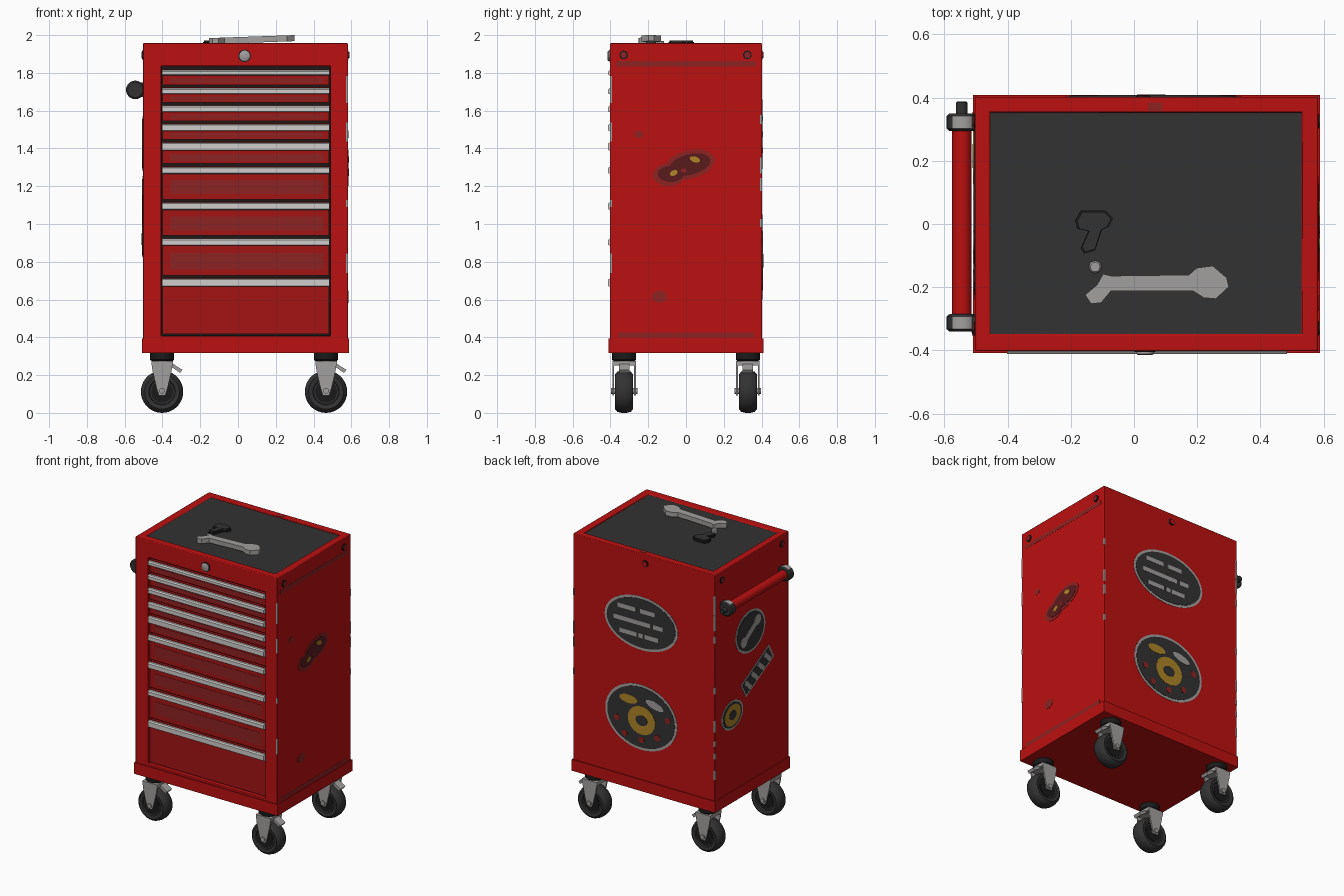
import bpy, bmesh, math, random
from math import cos, sin, pi

if "Cube" in bpy.data.objects:
    bpy.data.objects.remove(bpy.data.objects["Cube"])

random.seed(4)


def material(name, rgb):
    m = bpy.data.materials.new(name)
    m.diffuse_color = (*rgb, 1)
    m.use_nodes = True
    m.node_tree.nodes["Principled BSDF"].inputs["Base Color"].default_value = m.diffuse_color
    return m


RED = material("body red", (0.50, 0.005, 0.005))
DRAWER = material("drawer red", (0.37, 0.007, 0.007))
WORN = material("worn red", (0.27, 0.016, 0.016))
MAROON = material("maroon", (0.10, 0.011, 0.012))
BLACK = material("black", (0.011, 0.010, 0.010))
CHARCOAL = material("charcoal", (0.032, 0.032, 0.033))
STEEL = material("steel", (0.36, 0.35, 0.34))
SILVER = material("silver", (0.62, 0.61, 0.60))
YELLOW = material("yellow", (0.42, 0.23, 0.02))

# Cabinet limits
X0, X1, Y, Z0, Z1 = -0.503, 0.582, 0.402, 0.32, 1.957
MAT_Z = Z1 - 0.008

# Drawing planes: (u, v) in the plane, w outward
PLANE = {
    "front": lambda u, v, w: (u, -Y - w, v),
    "back": lambda u, v, w: (u, Y + w, v),
    "left": lambda u, v, w: (X0 - w, u, v),
    "right": lambda u, v, w: (X1 + w, u, v),
    "top": lambda u, v, w: (u, v, MAT_Z + w),
    "x": lambda u, v, w: (w, u, v),
    "y": lambda u, v, w: (u, w, v),
}


def finish(name, bm, *mats):
    bmesh.ops.recalc_face_normals(bm, faces=bm.faces)
    me = bpy.data.meshes.new(name)
    bm.to_mesh(me)
    bm.free()
    for m in mats:
        me.materials.append(m)
    ob = bpy.data.objects.new(name, me)
    bpy.context.collection.objects.link(ob)
    return ob


def prism(name, pts, plane, w0, w1, mat):
    bm = bmesh.new()
    f = PLANE[plane]
    lo = [bm.verts.new(f(u, v, w0)) for u, v in pts]
    hi = [bm.verts.new(f(u, v, w1)) for u, v in pts]
    bm.faces.new(lo)
    bm.faces.new(hi)
    n = len(pts)
    for i in range(n):
        j = (i + 1) % n
        bm.faces.new((lo[i], lo[j], hi[j], hi[i]))
    return finish(name, bm, mat)


def rect(u0, u1, v0, v1):
    return [(u0, v0), (u1, v0), (u1, v1), (u0, v1)]


def box(name, x, y, z, mat):
    return prism(name, rect(*x, *z), "y", y[0], y[1], mat)


def oval(cu, cv, a, b, rot=0.0, n=28):
    c, s = cos(rot), sin(rot)
    return [(cu + a * cos(t) * c - b * sin(t) * s, cv + a * cos(t) * s + b * sin(t) * c)
            for t in (2 * pi * i / n for i in range(n))]


def bar(cu, cv, length, width, rot):
    c, s = cos(rot), sin(rot)
    return [(cu + u * c - v * s, cv + u * s + v * c)
            for u, v in rect(-length / 2, length / 2, -width / 2, width / 2)]


def lathe(name, prof, loc, axis, mat, n=28):
    bm = bmesh.new()
    rings = []
    for r, h in prof:
        ring = []
        for i in range(n):
            a, b = r * cos(2 * pi * i / n), r * sin(2 * pi * i / n)
            p = {"x": (h, a, b), "y": (a, h, b), "z": (a, b, h)}[axis]
            ring.append(bm.verts.new([p[k] + loc[k] for k in range(3)]))
        rings.append(ring)
    for p, q in zip(rings, rings[1:]):
        for i in range(n):
            bm.faces.new((p[i], p[(i + 1) % n], q[(i + 1) % n], q[i]))
    bm.faces.new(rings[0])
    bm.faces.new(rings[-1])
    return finish(name, bm, mat)


# Cabinet body: box with a drawer bay cut in the front and a mat tray in the top
bm = bmesh.new()
bmesh.ops.create_cube(bm, size=1)
for v in bm.verts:
    v.co = (X1 if v.co.x > 0 else X0, Y if v.co.y > 0 else -Y, Z1 if v.co.z > 0 else Z0)


def recess(direction, a, b, a_lim, b_lim, shift, index):
    bm.normal_update()
    f = max(bm.faces, key=lambda q: q.normal.dot(direction) * q.calc_area())
    bmesh.ops.inset_individual(bm, faces=[f], thickness=0.05)
    mid = f.calc_center_median()
    for v in f.verts:
        v.co[a], v.co[b] = a_lim[v.co[a] > mid[a]], b_lim[v.co[b] > mid[b]]
    f = bmesh.ops.extrude_discrete_faces(bm, faces=[f])["faces"][0]
    bmesh.ops.translate(bm, verts=f.verts, vec=shift)
    f.material_index = index


recess((0, -1, 0), 0, 2, (-0.407, 0.49), (0.407, 1.836), (0, 0.03, 0), 1)
recess((0, 0, 1), 0, 1, (-0.457, 0.532), (-0.35, 0.354), (0, 0, -0.008), 2)
body = finish("cabinet_body", bm, RED, BLACK, CHARCOAL)
bev = body.modifiers.new("soft_edges", "BEVEL")
bev.width, bev.segments, bev.limit_method = 0.004, 2, "ANGLE"
box("base_plinth", (-0.509, 0.588), (-0.409, 0.409), (0.317, 0.395), RED)

# Drawers with silver lip pulls: (pull top, pull bottom)
pulls = [(1.815, 1.787), (1.72, 1.687), (1.627, 1.592), (1.53, 1.492), (1.432, 1.388),
         (1.303, 1.266), (1.115, 1.075), (0.922, 0.886), (0.712, 0.668)]
for i, (zt, zb) in enumerate(pulls):
    low = pulls[i + 1][0] + 0.016 if i < 8 else 0.418
    box(f"drawer_{i + 1}", (-0.399, 0.482), (-0.390, -0.371), (low, zt + 0.004), DRAWER)
    prism(f"drawer_pull_{i + 1}",
          [(-0.389, zt), (-0.404, zt), (-0.412, zt - 0.007), (-0.412, zb + 0.004), (-0.406, zb), (-0.389, zb)],
          "x", -0.402, 0.485, SILVER)
    gap = zb - low
    if gap < 0.2:
        box(f"drawer_wear_{i + 1}", (-0.36, 0.45), (-0.392, -0.389), (low + gap * 0.2, zb - gap * 0.25), WORN)

# Lock on the front rail
lathe("lock_surround", [(0.033, 0), (0.033, -0.004)], (0.035, -0.401, 1.89), "y", BLACK)
lathe("lock_barrel", [(0.028, 0), (0.028, -0.010), (0.022, -0.014)], (0.035, -0.401, 1.89), "y", STEEL)

# Round fixings on the sides and back
for plane, spots in (("left", (-0.33, 0.325)), ("right", (-0.33, 0.325)), ("back", (0.03,))):
    for k, u in enumerate(spots):
        prism(f"{plane}_fixing_ring_{k}", oval(u, 1.895, 0.023, 0.023, n=20), plane, -0.004, 0.004, BLACK)
        prism(f"{plane}_fixing_{k}", oval(u, 1.895, 0.016, 0.016, n=20), plane, -0.004, 0.007,
              RED if plane == "back" else WORN)

# Push handle on the left side
lathe("push_bar", [(0.031, -0.30), (0.031, 0.30)], (-0.545, 0, 1.71), "y", RED)
for s, y in (("rear", 0.322), ("front", -0.313)):
    ob = lathe(f"{s}_handle_bracket", [(0.040, -0.028), (0.049, -0.02), (0.049, 0.02), (0.040, 0.028)],
               (-0.544, y, 1.71), "y", CHARCOAL)
    ob.data.materials.append(STEEL)
    for p in ob.data.polygons:
        p.material_index = int(p.normal.z > 0.75)
    box(f"{s}_handle_arm", (-0.545, -0.50), (y - 0.022, y + 0.022), (1.672, 1.748), CHARCOAL)
lathe("handle_end_nub", [(0.018, 0), (0.018, 0.036), (0.014, 0.04)], (-0.545, 0.348, 1.71), "y", CHARCOAL)

# Casters
fork = [(-0.057, 0.268), (0.057, 0.268), (0.05, 0.22), (0.029, 0.13), (0.017, 0.093), (-0.017, 0.093),
        (-0.029, 0.13), (-0.05, 0.22)]
tyre = [(0.03, -0.036), (0.066, -0.036), (0.07, -0.044), (0.092, -0.048), (0.106, -0.036), (0.112, -0.014)]
tyre += [(r, -h) for r, h in reversed(tyre)]
for cx, sx in ((-0.402, "left"), (0.466, "right")):
    for cy, sy in ((-0.328, "front"), (0.328, "rear")):
        n = f"{sy}_{sx}_caster"
        lathe(n + "_mount", [(0.05, 0.27), (0.064, 0.282), (0.064, 0.318)], (cx, cy, 0), "z", BLACK)
        lathe(n + "_wheel", tyre, (cx, cy, 0.112), "y", CHARCOAL, 36)
        lathe(n + "_hub", [(0.058, -0.039), (0.058, 0.039)], (cx, cy, 0.112), "y", BLACK)
        lathe(n + "_axle", [(0.016, -0.070), (0.016, 0.070)], (cx, cy, 0.117), "y", STEEL, 12)
        box(n + "_crown", (cx - 0.057, cx + 0.057), (cy - 0.062, cy + 0.062), (0.25, 0.274), STEEL)
        for d in (-1, 1):
            prism(f"{n}_fork_{'inner' if d > 0 else 'outer'}", [(cx + u, v) for u, v in fork], "y",
                  cy + d * 0.052, cy + d * 0.062, STEEL)
        prism(n + "_brake_tab", [(cx + u, v) for u, v in
                                 ((0.04, 0.25), (0.095, 0.212), (0.108, 0.228), (0.05, 0.264))],
              "y", cy - 0.028, cy + 0.028, STEEL)

# Wrench, nut and small dark tool lying on the top mat
px = [(1112, 277), (1190, 276), (1198, 269), (1214, 267), (1228, 279), (1230, 288), (1217, 300), (1205, 299),
      (1194, 292), (1112, 292), (1102, 304), (1092, 305), (1086, 296), (1098, 286), (1104, 275)]
wrench = prism("wrench", [((a - 1135) / 316.7, (225 - b) / 316.7) for a, b in px], "top", 0.003, 0.035, STEEL)
for v in wrench.data.vertices:
    v.co.z += 0.035 * (v.co.x - 0.3) + 0.016
lathe("loose_nut", [(0.02, 0), (0.02, 0.016), (0.015, 0.021)], (-0.123, -0.136, MAT_Z), "z", STEEL, 12)
px = [(1078, 222), (1083, 213), (1105, 213), (1112, 220), (1108, 228), (1102, 231), (1096, 250), (1086, 253),
      (1083, 248), (1090, 232), (1080, 230)]
tool = [((a - 1135) / 316.7, (225 - b) / 316.7) for a, b in px]
prism("dark_tool_base", [(-0.125 + (u + 0.125) * 1.12, -0.02 + (v + 0.02) * 1.08) for u, v in tool],
      "top", 0, 0.014, BLACK)
prism("dark_tool", tool, "top", 0, 0.022, CHARCOAL)
prism("rim_wear", rect(0.045, 0.09, 0.357, 0.385), "top", 0.004, 0.0095, WORN)

# Back stickers: plain bars above, ring and spots below
for name, cz, a, b in (("upper", 1.475, 0.28, 0.185), ("lower", 0.825, 0.275, 0.225)):
    prism(f"{name}_back_sticker_edge", oval(0.06, cz, a, b, n=40), "back", -0.002, 0.002, STEEL)
    prism(f"{name}_back_sticker", oval(0.06, cz, a - 0.017, b - 0.017, n=40), "back", -0.002, 0.004, CHARCOAL)
for k, (u, v, w) in enumerate([(0.11, 0.085, 0.14), (-0.05, 0.085, 0.11), (0.07, 0.0, 0.28), (-0.13, 0.0, 0.07),
                               (0.10, -0.085, 0.13), (0.0, -0.085, 0.035), (-0.08, -0.085, 0.10)]):
    prism(f"sticker_bar_{k}", bar(0.06 + u, 1.475 + v, w, 0.03, 0), "back", -0.002, 0.006, STEEL)
spots = [(0.10, 0.105, 0.07, 0.03, 0, YELLOW), (-0.10, 0.108, 0.07, 0.026, 0.25, STEEL),
         (0.0, -0.02, 0.105, 0.098, 0, YELLOW)]
spots += [(u, v, 0.021, 0.021, 0, WORN) for u, v in
          ((0.19, -0.045), (0.13, -0.14), (0.0, -0.155), (-0.12, -0.11), (-0.2, 0.03))]
for k, (u, v, a, b, r, m) in enumerate(spots):
    prism(f"sticker_spot_{k}", oval(0.055 + u, 0.825 + v, a, b, r, 20), "back", -0.002, 0.006, m)
prism("sticker_ring_hole", oval(0.055, 0.805, 0.045, 0.035, n=20), "back", -0.002, 0.008, CHARCOAL)

# Left stickers: spanner disc, striped strip, yellow ring
prism("spanner_sticker_edge", oval(0.017, 1.425, 0.163, 0.145), "left", -0.002, 0.002, STEEL)
prism("spanner_sticker", oval(0.017, 1.425, 0.147, 0.130), "left", -0.002, 0.004, CHARCOAL)
prism("spanner_shaft", bar(0.017, 1.425, 0.17, 0.04, -0.6), "left", -0.002, 0.006, STEEL)
for d in (-1, 1):
    prism(f"spanner_end_{d + 1}", oval(0.017 + d * 0.075, 1.425 - d * 0.052, 0.036, 0.036, n=14),
          "left", -0.002, 0.006, STEEL)
prism("strip_sticker_edge", bar(-0.06, 1.12, 0.35, 0.115, -0.5), "left", -0.002, 0.002, STEEL)
prism("strip_sticker", bar(-0.06, 1.12, 0.325, 0.09, -0.5), "left", -0.002, 0.004, CHARCOAL)
for k in range(4):
    t = -0.12 + 0.08 * k
    prism(f"strip_stripe_{k}", bar(-0.06 + t * cos(0.5), 1.12 - t * sin(0.5), 0.085, 0.03, 0.75),
          "left", -0.002, 0.006, STEEL)
for k, (r, m) in enumerate(((1, STEEL), (0.88, CHARCOAL), (0.74, YELLOW), (0.32, CHARCOAL))):
    prism(f"ring_sticker_{k}", oval(0.215, 0.92, 0.118 * r, 0.098 * r), "left", -0.002, 0.002 + 0.002 * k, m)

# Right side: stained patch and faded marks
for k, (u, v, a, b, r, w, m) in enumerate([
        (0.02, 1.315, 0.135, 0.075, 0.25, 0.002, WORN), (-0.09, 1.26, 0.085, 0.06, 0, 0.002, WORN),
        (0.02, 1.315, 0.112, 0.055, 0.25, 0.004, MAROON), (-0.08, 1.265, 0.07, 0.043, 0, 0.004, MAROON),
        (0.047, 1.342, 0.028, 0.015, -0.3, 0.006, YELLOW), (-0.065, 1.27, 0.022, 0.014, 0.5, 0.006, YELLOW),
        (-0.012, 1.283, 0.016, 0.011, 0, 0.006, WORN), (-0.25, 1.475, 0.025, 0.02, 0, 0.002, WORN),
        (-0.14, 0.615, 0.04, 0.032, 0, 0.002, WORN)]):
    prism(f"side_mark_{k}", oval(u, v, a, b, r, 20), "right", -0.002, w, m)
prism("side_top_wear", rect(-0.37, 0.37, 1.835, 1.862), "right", -0.002, 0.001, WORN)
prism("side_base_wear", rect(-0.36, 0.36, 0.398, 0.425), "right", -0.002, 0.001, WORN)

# Bare metal chips along the upright corners
for k in range(20):
    x, y = ((X0, Y), (X1, Y), (X0, Y), (X1, -Y))[k % 4]
    z, h = random.uniform(0.45, 1.8), random.uniform(0.03, 0.11)
    sx, sy = math.copysign(1, x), math.copysign(1, y)
    box(f"edge_chip_{k}", sorted((x - sx * 0.009, x + sx * 0.001)), sorted((y - sy * 0.009, y + sy * 0.001)),
        (z, z + h), STEEL)

# Smooth the round parts, keep hard edges
for o in bpy.data.objects:
    o.select_set(True)
bpy.context.view_layer.objects.active = body
bpy.ops.object.shade_smooth_by_angle(angle=math.radians(35))
